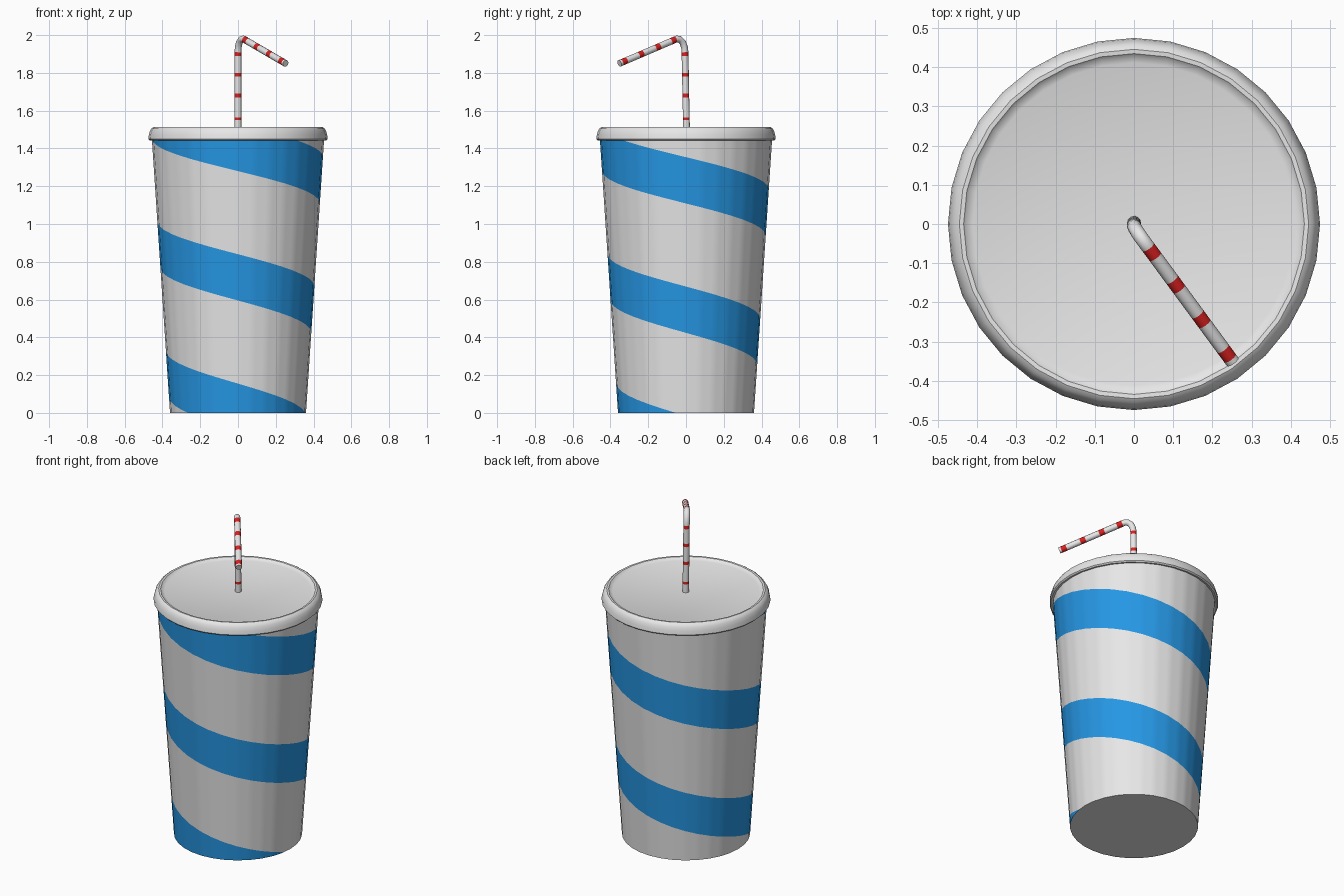
import bpy, bmesh, math
from mathutils import Vector

if "Cube" in bpy.data.objects:
    bpy.data.objects.remove(bpy.data.objects["Cube"])

SIDES = 32


def material(name, rgb):
    m = bpy.data.materials.new(name)
    m.diffuse_color = (*rgb, 1)
    m.use_nodes = True
    m.node_tree.nodes["Principled BSDF"].inputs["Base Color"].default_value = m.diffuse_color
    return m


white = material("white", (0.8, 0.8, 0.8))
blue = material("blue", (0.019, 0.31, 0.78))
red = material("red", (0.7, 0.015, 0.015))


def finish(name, bm, mats, angle=35):
    bmesh.ops.remove_doubles(bm, verts=bm.verts, dist=1e-5)
    bmesh.ops.recalc_face_normals(bm, faces=bm.faces)
    me = bpy.data.meshes.new(name)
    bm.to_mesh(me)
    bm.free()
    for m in mats:
        me.materials.append(m)
    ob = bpy.data.objects.new(name, me)
    bpy.context.collection.objects.link(ob)
    bpy.ops.object.select_all(action='DESELECT')
    ob.select_set(True)
    bpy.context.view_layer.objects.active = ob
    bpy.ops.object.shade_smooth_by_angle(angle=math.radians(angle))
    return ob


def ring(r, z):
    return [Vector((r * math.cos(2 * math.pi * i / SIDES),
                    r * math.sin(2 * math.pi * i / SIDES), z)) for i in range(SIDES)]


def loft(bm, rings, mat_ids=None):
    vs = [[bm.verts.new(p) for p in r] for r in rings]
    n = len(rings[0])
    for k in range(len(vs) - 1):
        for i in range(n):
            j = (i + 1) % n
            f = bm.faces.new((vs[k][i], vs[k][j], vs[k + 1][j], vs[k + 1][i]))
            f.material_index = mat_ids[k] if mat_ids else 0
    return vs


# Cup: tapered wall whose rows follow one helix, so the stripe is cut into the faces
H, R0, R1 = 1.45, 0.36, 0.456
PITCH, WIDTH, TOP_FRONT, SUB = 0.685, 0.245, 0.84, 4


def wall_point(col, z):
    i, t = divmod(col, SUB)
    r = R0 + (R1 - R0) * z / H
    a, b = (2 * math.pi * k / SIDES - math.pi / 2 for k in (i, i + 1))
    pa, pb = (Vector((r * math.cos(x), r * math.sin(x), z)) for x in (a, b))
    return pa.lerp(pb, t / SUB)


bm = bmesh.new()
cols = SIDES * SUB
for c in range(cols):
    for k in range(-1, 4):
        top = TOP_FRONT + k * PITCH
        for lo, hi, mat in ((top - WIDTH, top, 1), (top, top + PITCH - WIDTH, 0)):
            z = [e - PITCH * cc / cols for e, cc in ((lo, c), (lo, c + 1), (hi, c + 1), (hi, c))]
            z = [min(max(v, 0), H) for v in z]
            pts = []
            for v, cc in zip(z, (c, c + 1, c + 1, c)):
                p = wall_point(cc, v)
                if all((p - q).length > 1e-5 for q in pts):
                    pts.append(p)
            if len(pts) > 2:
                bm.faces.new([bm.verts.new(p) for p in pts]).material_index = mat
bm.faces.new([bm.verts.new(wall_point(c, 0)) for c in range(cols)])
finish("cup", bm, [white, blue])

# Lid: rolled rim around a slightly sunken disc
profile = [(0.45, 1.446), (0.468, 1.443), (0.475, 1.450), (0.472, 1.472), (0.466, 1.493),
           (0.457, 1.507), (0.446, 1.514), (0.435, 1.513), (0.428, 1.506), (0.412, 1.50)]
bm = bmesh.new()
lid = loft(bm, [ring(r, z) for r, z in profile])
bm.faces.new(lid[-1])
finish("lid", bm, [white])

# Straw: bent tube with red bands cut into it
path = [(Vector((0, 0.003, 1.49)), 0)]          # point, colour of the segment after it
for z, w in ((1.558, 0.014), (1.68, 0.02), (1.79, 0.02), (1.90, 0.02)):
    y = 0.003 - 0.02 * (z - 1.49)
    path += [(Vector((0, y, z - w / 2)), 1), (Vector((0, y, z + w / 2)), 0)]
path += [(Vector(p), 0) for p in ((0.001, -0.008, 1.935), (0.007, -0.018, 1.962),
                                  (0.017, -0.033, 1.977), (0.028, -0.048, 1.980))]
arm_a, arm_b = Vector((0.037, -0.060, 1.975)), Vector((0.252, -0.352, 1.85))
arm = arm_b - arm_a
for x in (0.045, 0.106, 0.171, 0.236):
    mid = arm_a + arm * ((x - arm_a.x) / arm.x)
    half = arm.normalized() * 0.016
    path += [(mid - half, 1), (mid + half, 0)]
path.append((arm_b, 0))

side = Vector((0.81, 0.59, 0)).normalized()
rings = []
for i, (p, _) in enumerate(path):
    t = path[min(i + 1, len(path) - 1)][0] - path[max(i - 1, 0)][0]
    up = t.cross(side).normalized()
    rings.append([p + 0.018 * (side * math.cos(a) + up * math.sin(a))
                  for a in (2 * math.pi * k / 12 for k in range(12))])
bm = bmesh.new()
tube = loft(bm, rings, [m for _, m in path])
bm.faces.new(tube[0])
bm.faces.new(tube[-1])
finish("straw", bm, [white, red], 50)
